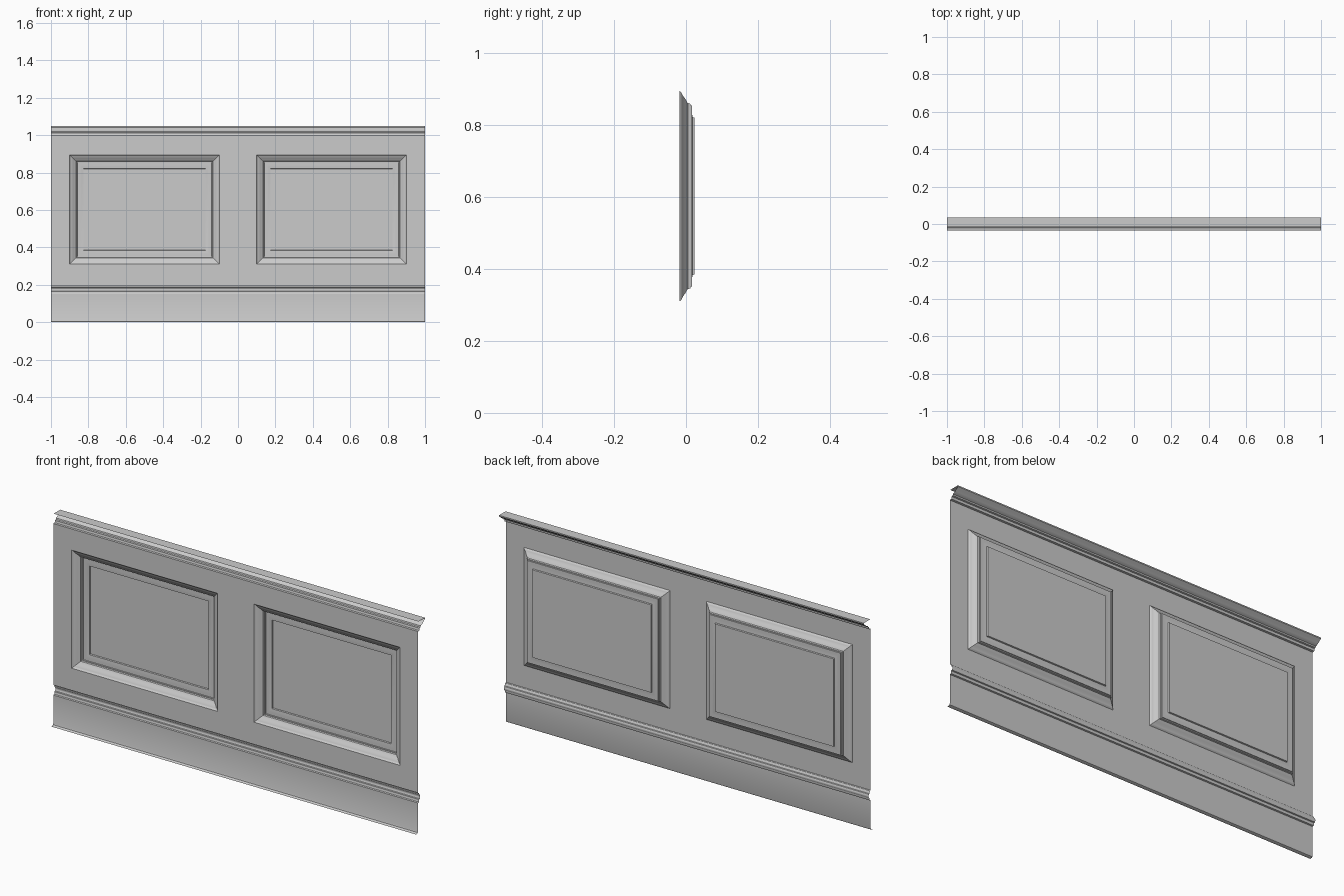
import bpy
import bmesh
import math

if "Cube" in bpy.data.objects:
    bpy.data.objects.remove(bpy.data.objects["Cube"], do_unlink=True)

paint = bpy.data.materials.new("grey_paint")
paint.use_nodes = True
GREY = (0.6, 0.6, 0.6, 1.0)
paint.diffuse_color = GREY
paint.node_tree.nodes["Principled BSDF"].inputs["Base Color"].default_value = GREY

HALF = 1.0       # half the length of the wall panel
WALL_Y = -0.018  # plane of the flat sheet
RAIL_Z, CAP_Z = 0.2, 1.0
OPEN_X = (0.1, 0.9)
OPEN_Z = (0.31, 0.895)


def finish(name, bm):
    mesh = bpy.data.meshes.new(name)
    bm.to_mesh(mesh)
    bm.free()
    mesh.materials.append(paint)
    obj = bpy.data.objects.new(name, mesh)
    bpy.context.collection.objects.link(obj)
    bpy.ops.object.select_all(action="DESELECT")
    obj.select_set(True)
    bpy.context.view_layer.objects.active = obj
    bpy.ops.object.shade_smooth_by_angle(angle=math.radians(30))
    return obj


def moulding(name, profile):
    """Sweep a (y, z) profile along the whole length."""
    bm = bmesh.new()
    left = [bm.verts.new((-HALF, y, z)) for y, z in profile]
    right = [bm.verts.new((HALF, y, z)) for y, z in profile]
    for i in range(len(profile) - 1):
        bm.faces.new((left[i], left[i + 1], right[i + 1], right[i]))
    finish(name, bm)


def framed_panel(name, x0, x1, profile):
    """Mitred rings from an (inset, y) profile, closed by a flat field."""
    z0, z1 = OPEN_Z
    bm = bmesh.new()
    rings = []
    for d, y in profile:
        corners = ((x0 + d, z0 + d), (x0 + d, z1 - d),
                   (x1 - d, z1 - d), (x1 - d, z0 + d))
        rings.append([bm.verts.new((x, y, z)) for x, z in corners])
    for outer, inner in zip(rings, rings[1:]):
        for k in range(4):
            n = (k + 1) % 4
            bm.faces.new((outer[k], outer[n], inner[n], inner[k]))
    bm.faces.new(rings[-1])
    finish(name, bm)


# Flat sheet with two openings
bm = bmesh.new()
xs = (-HALF, -OPEN_X[1], -OPEN_X[0], OPEN_X[0], OPEN_X[1], HALF)
zs = (RAIL_Z, *OPEN_Z, CAP_Z)
grid = [[bm.verts.new((x, WALL_Y, z)) for z in zs] for x in xs]
for i in range(len(xs) - 1):
    for j in range(len(zs) - 1):
        if j == 1 and i in (1, 3):
            continue
        bm.faces.new((grid[i][j], grid[i][j + 1],
                      grid[i + 1][j + 1], grid[i + 1][j]))
finish("wall_sheet", bm)

# Skirting board with a small curved lip along the floor
moulding("skirting_board", [
    (-0.034, 0.0), (-0.025, 0.001), (-0.02, 0.004),
    (WALL_Y, 0.01), (WALL_Y, 0.15)])

# Rail above the skirting
moulding("skirting_rail", [
    (WALL_Y, 0.15), (-0.011, 0.152), (-0.009, 0.158), (-0.009, 0.164),
    (-0.004, 0.166), (-0.001, 0.172), (-0.001, 0.178), (-0.004, 0.184),
    (-0.008, 0.186), (-0.009, 0.192), (-0.013, 0.198), (WALL_Y, RAIL_Z)])

# Cap with an ogee underside and a flat top
moulding("top_cap", [
    (WALL_Y, CAP_Z), (-0.008, 1.001), (-0.006, 1.006), (-0.006, 1.012),
    (0.001, 1.014), (0.003, 1.02), (0.01, 1.023), (0.018, 1.028),
    (0.026, 1.036), (0.034, 1.04), (0.036, 1.042), (0.036, 1.048),
    (-0.015, 1.048)])

# Two framed panels with stepped mouldings
FRAME = [
    (0.0, WALL_Y), (0.004, -0.013), (0.009, -0.011), (0.016, -0.007),
    (0.022, -0.002), (0.03, 0.002), (0.034, 0.005), (0.036, 0.012),
    (0.04, 0.013), (0.041, 0.016), (0.056, 0.016), (0.064, 0.017),
    (0.073, 0.018), (0.075, 0.024)]
framed_panel("left_panel", OPEN_X[0], OPEN_X[1], FRAME)
framed_panel("right_panel", -OPEN_X[1], -OPEN_X[0], FRAME)
